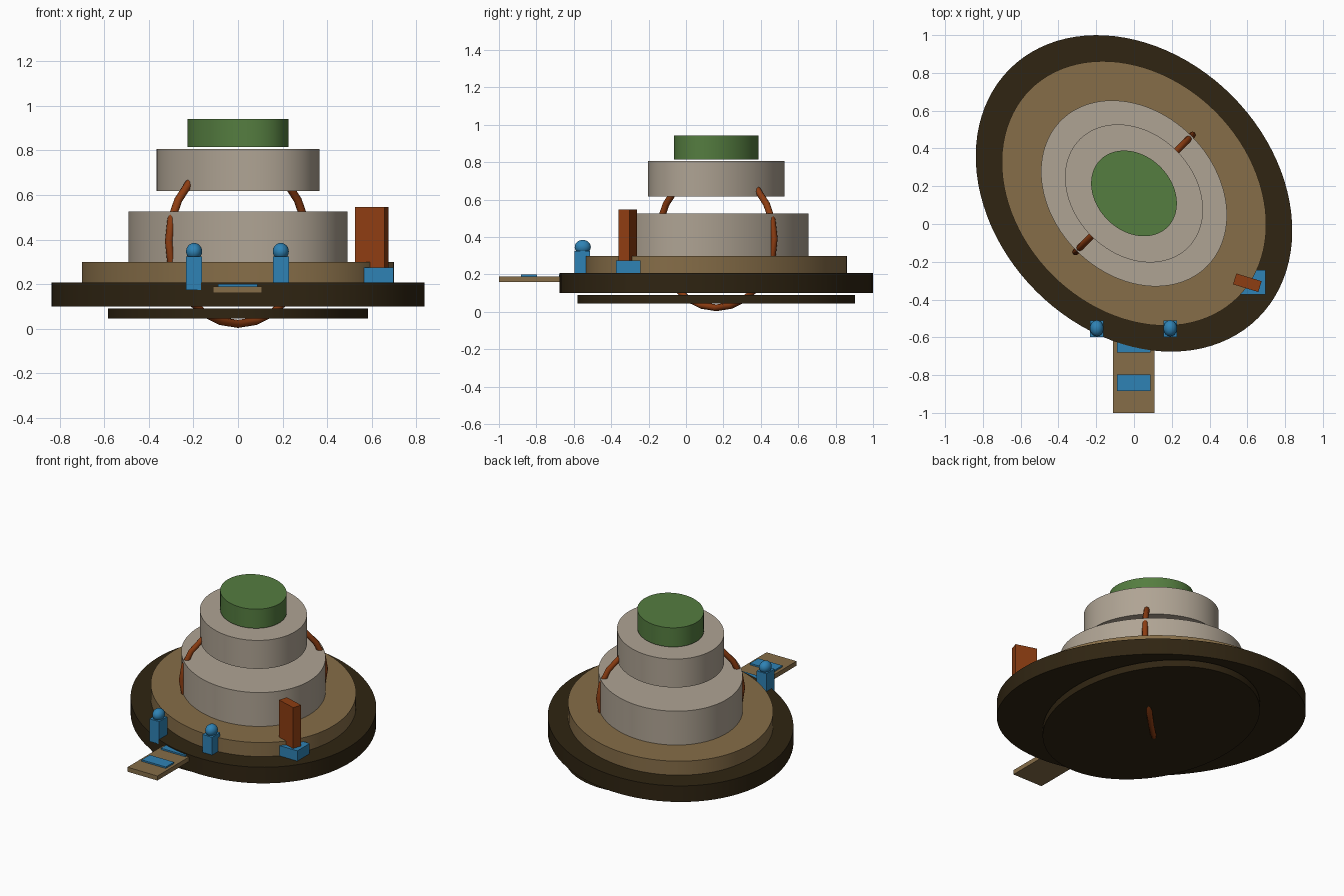
import bpy
from math import radians, sin, cos, pi

if "Cube" in bpy.data.objects:
    bpy.data.objects.remove(bpy.data.objects["Cube"], do_unlink=True)

CENTRE_Y = 0.162
RATIO = 0.787


def material(name, rgb):
    m = bpy.data.materials.new(name)
    m.use_nodes = True
    colour = (*rgb, 1)
    m.diffuse_color = colour
    m.node_tree.nodes["Principled BSDF"].inputs["Base Color"].default_value = colour
    return m


dark = material("dark_earth", (0.029, 0.018, 0.006))
tan = material("tan", (0.24, 0.155, 0.065))
stone = material("stone", (0.43, 0.37, 0.295))
green = material("green", (0.09, 0.205, 0.051))
blue = material("blue", (0.028, 0.225, 0.46))
rust = material("rust", (0.27, 0.047, 0.006))


def finish(name, mat, smooth=False):
    ob = bpy.context.object
    ob.name = name
    bpy.ops.object.transform_apply(location=False, rotation=True, scale=True)
    ob.data.materials.append(mat)
    if smooth:
        bpy.ops.object.shade_smooth_by_angle(angle=radians(35))
    return ob


def disc(name, mat, major, bottom, top, turn=-45):
    """Oval slab with its long axis turned about z."""
    bpy.ops.mesh.primitive_cylinder_add(
        vertices=96, radius=1, depth=1,
        location=(0, CENTRE_Y, (bottom + top) / 2), rotation=(0, 0, radians(turn)))
    bpy.context.object.scale = (major, major * RATIO, top - bottom)
    return finish(name, mat, True)


def box(name, mat, x, y, z, turn=0):
    """Box from its (min, max) ranges, turned about its own centre."""
    bpy.ops.mesh.primitive_cube_add(
        size=1, location=[sum(r) / 2 for r in (x, y, z)], rotation=(0, 0, radians(turn)))
    bpy.context.object.scale = [r[1] - r[0] for r in (x, y, z)]
    return finish(name, mat)


# Stacked oval tiers
disc("lower_disc", dark, 0.742, 0.045, 0.09, turn=90)
disc("base_disc", dark, 0.931, 0.1, 0.207)
disc("floor_disc", tan, 0.778, 0.2, 0.3)
disc("lower_tier", stone, 0.547, 0.295, 0.525)
disc("upper_tier", stone, 0.406, 0.617, 0.806)
disc("green_roof", green, 0.252, 0.815, 0.942)

# Upright hoop running through the tiers
curve = bpy.data.curves.new("hoop", "CURVE")
curve.dimensions = "3D"
curve.bevel_depth = 0.018
curve.bevel_resolution = 2
spline = curve.splines.new("POLY")
STEPS = 24
spline.points.add(STEPS - 1)
for i, p in enumerate(spline.points):
    t = 2 * pi * i / STEPS
    p.co = (0.438 * cos(t), 0, 0.37 * sin(t), 1)
spline.use_cyclic_u = True
hoop = bpy.data.objects.new("hoop", curve)
hoop.location = (0, CENTRE_Y, 0.392)
hoop.rotation_euler.z = radians(45)
curve.materials.append(rust)
bpy.context.collection.objects.link(hoop)

# Entrance plank with inset plates
box("plank", tan, (-0.112, 0.108), (-1, -0.55), (0.16, 0.19))
for name, y in (("outer_plate", -0.84), ("inner_plate", -0.637)):
    box(name, blue, (-0.09, 0.088), (y - 0.043, y + 0.043), (0.188, 0.2))

# Pair of guards beside the plank
for side, x in (("right", -0.197), ("left", 0.192)):
    box(side + "_guard_body", blue, (x - 0.036, x + 0.036), (-0.597, -0.512), (0.175, 0.325))
    bpy.ops.mesh.primitive_uv_sphere_add(
        segments=24, ring_count=12, radius=1, location=(x, -0.552, 0.347))
    bpy.context.object.scale = (0.036, 0.043, 0.038)
    finish(side + "_guard_head", blue, True)

# Upright slab and its footing
box("slab_footing", blue, (0.565, 0.697), (-0.373, -0.243), (0.19, 0.275))
box("upright_slab", rust, (0.53, 0.67), (-0.341, -0.281), (0.25, 0.547), turn=-17)
